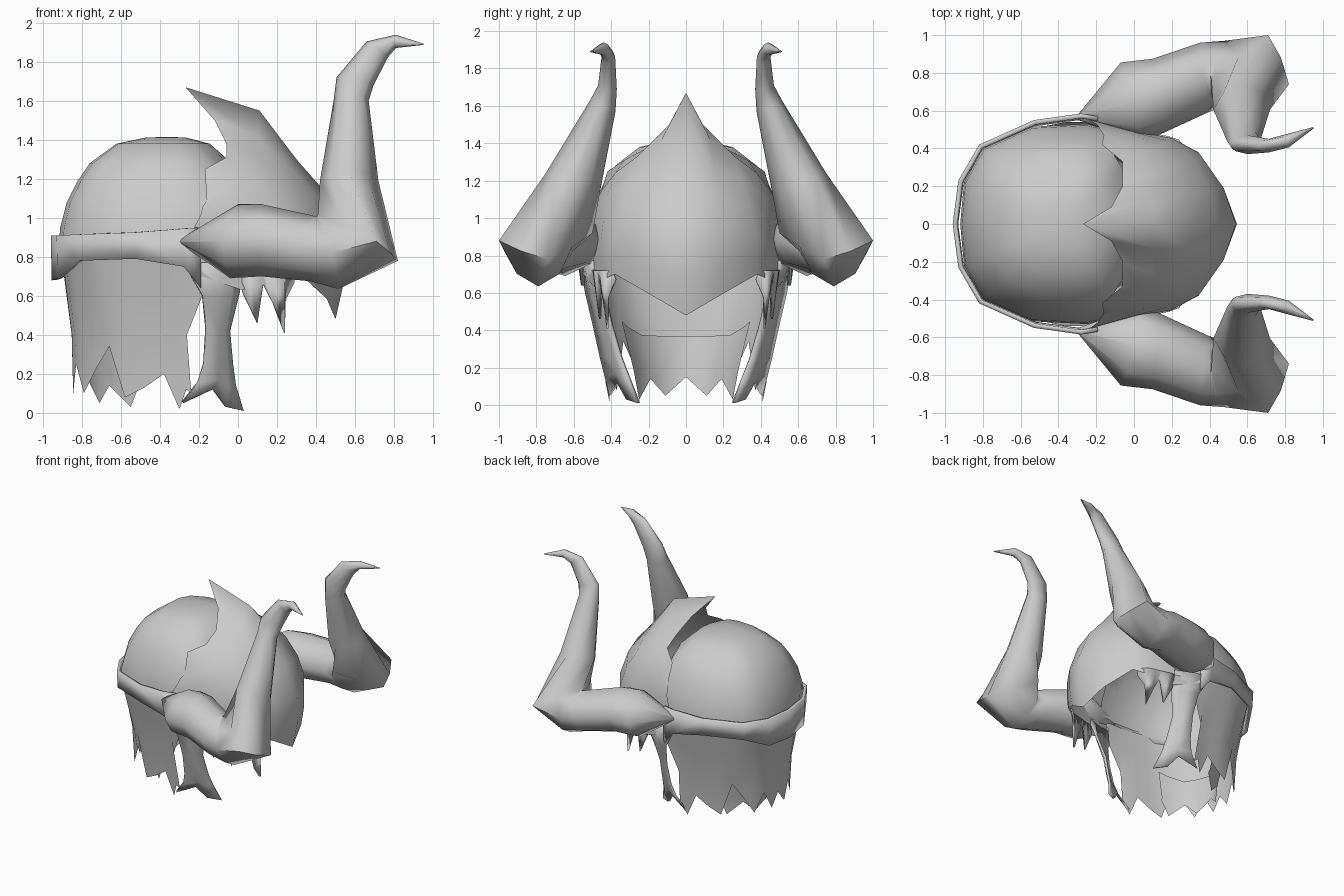
import bpy, bmesh, math
from mathutils import Vector

metal = bpy.data.materials.new("grey_metal")
metal.diffuse_color = (0.6, 0.6, 0.6, 1)
CENTRE = Vector((-0.2, 0, 0.75))


def finish(name, bm, thickness=0, angle=45):
    """Turn a half-model into a mirrored, smooth shaded object."""
    me = bpy.data.meshes.new(name)
    bm.to_mesh(me)
    bm.free()
    me.materials.append(metal)
    ob = bpy.data.objects.new(name, me)
    bpy.context.collection.objects.link(ob)
    mod = ob.modifiers.new("mirror", 'MIRROR')
    mod.use_axis = (False, True, False)
    mod.use_clip = True
    if thickness:
        mod = ob.modifiers.new("shell", 'SOLIDIFY')
        mod.thickness = thickness
        mod.offset = -1
    bpy.ops.object.select_all(action='DESELECT')
    ob.select_set(True)
    bpy.context.view_layer.objects.active = ob
    bpy.ops.object.shade_smooth_by_angle(angle=math.radians(angle))
    return ob


def sheet(columns):
    """Quad sheet through columns of points, normals pointing away from the head."""
    bm = bmesh.new()
    grid = [[bm.verts.new(p) for p in col] for col in columns]
    for a, b in zip(grid, grid[1:]):
        for i in range(len(a) - 1):
            bm.faces.new((a[i], a[i + 1], b[i + 1], b[i]))
    bmesh.ops.remove_doubles(bm, verts=bm.verts[:], dist=0.0005)
    bm.normal_update()
    out = sum(f.normal.dot(f.calc_center_median() - CENTRE) * f.calc_area() for f in bm.faces)
    if out < 0:
        bmesh.ops.reverse_faces(bm, faces=bm.faces[:])
    return bm


# Rounded skull cap: plan outline shrunk toward the apex
plan = [(-.92, 0), (-.90, .22), (-.80, .40), (-.54, .515), (-.25, .53),
        (-.08, .49), (.0, .36), (.07, .2), (.10, 0)]
levels = [(.85, 1), (.95, .985), (1.08, .925), (1.19, .825), (1.28, .715),
          (1.38, .47), (1.412, .2), (1.415, 0)]
bm = sheet([[(-.36 + (x + .36) * s, y * s, z) for z, s in levels] for x, y in plan])
hidden = [f for f in bm.faces
          if f.calc_center_median().x > -.14 and f.calc_center_median().z < 1.22]
bmesh.ops.delete(bm, geom=hidden, context='FACES')
finish("skull_cap", bm)

# Front plate with a raised crest, torn rear rim and pointed brow
plate = [
    [(-.27, 0, 1.67), (.11, 0, 1.55), (.30, 0, 1.30), (.44, 0, 1.14),
     (.54, 0, .90), (.545, 0, .68), (.50, 0, .48)],
    [(-.12, .09, 1.50), (.10, .13, 1.42), (.28, .15, 1.25), (.41, .17, 1.10),
     (.475, .19, .90), (.475, .19, .74), (.455, .18, .585)],
    [(-.06, .20, 1.38), (.09, .26, 1.33), (.23, .30, 1.21), (.31, .34, 1.06),
     (.345, .375, .90), (.34, .38, .80), (.33, .38, .70)],
    [(-.06, .33, 1.31), (.05, .38, 1.24), (.13, .42, 1.12), (.18, .44, 1.0),
     (.20, .455, .88), (.20, .455, .76), (.20, .45, .67)],
    [(-.17, .42, 1.25), (-.08, .45, 1.15), (-.02, .475, 1.07), (.0, .485, .98),
     (.02, .49, .88), (.02, .49, .76), (.02, .49, .63)],
    [(-.16, .47, 1.09), (-.18, .50, 1.06), (-.19, .52, 1.02), (-.21, .535, .98),
     (-.23, .55, .94), (-.23, .56, .85), (-.19, .55, .70)],
]
finish("front_plate", sheet(plate), angle=50)

# Torn fringe under the temples: x, y, lower z
fringe = [(.02, .50, .62), (.06, .495, .54), (.10, .485, .46), (.13, .475, .66),
          (.18, .465, .56), (.24, .445, .41), (.245, .435, .58), (.29, .40, .67)]
finish("temple_fringe", sheet([[(x, y, .72), (x, y - .02, z)] for x, y, z in fringe]), 0.012)

# Head band: x, y, upper z, lower z
band = [(-.96, 0, .91, .68), (-.93, .23, .91, .69), (-.82, .42, .915, .78),
        (-.53, .55, .925, .79), (-.28, .585, .945, .75), (-.19, .57, .95, .64)]
finish("head_band", sheet([[(x, y, t), (x * .995, y * .985, b)] for x, y, t, b in band]), 0.025)

# Cheek strips curving inward and ending in torn points
cheek = [
    [(-.28, .57, .77), (-.18, .54, .60), (-.16, .50, .43), (-.17, .46, .25),
     (-.20, .435, .15), (-.28, .41, .05)],
    [(-.12, .55, .77), (-.09, .51, .60), (-.10, .46, .42), (-.10, .42, .25),
     (-.10, .38, .17), (-.13, .37, .12)],
    [(-.05, .53, .77), (-.03, .48, .61), (-.06, .43, .42), (-.05, .38, .24),
     (-.05, .35, .14), (-.06, .32, .03)],
    [(.02, .51, .77), (.01, .45, .62), (-.04, .40, .42), (-.025, .35, .25),
     (-.01, .31, .14), (.03, .26, .01)],
]
finish("cheek_strip", sheet(cheek), 0.018)

# Neck curtain with a ragged hem: top x, top y, hem x, hem y, hem z
hem = [(-.91, 0, -.845, 0, .20), (-.905, .10, -.845, .08, .10), (-.89, .2, -.83, .16, .25),
       (-.86, .3, -.79, .23, .10), (-.80, .39, -.72, .29, .24),
       (-.71, .45, -.66, .335, .34), (-.62, .49, -.58, .37, .08), (-.54, .51, -.48, .39, .13),
       (-.46, .52, -.38, .41, .20), (-.36, .54, -.30, .41, .02), (-.28, .54, -.265, .43, .12)]
curtain = []
for tx, ty, hx, hy, hz in hem:
    col = []
    for z in (.84, .62, .40):
        t = (.84 - z) / .50
        col.append((tx + (hx - tx) * t, ty + (hy - ty) * t * .85, z))
    curtain.append(col + [(hx, hy, hz)])
curtain.append([(-.19, .54, .84), (-.175, .50, .62), (-.262, .47, .40), (-.24, .42, .10)])
finish("neck_curtain", sheet(curtain))

# Inner layer of the curtain: hem x, hem y, hem z, upper z
nape = [(-.76, 0, .15, .37), (-.71, .11, .05, .37), (-.66, .19, .14, .375),
        (-.55, .25, .03, .42), (-.50, .275, .16, .45)]
finish("nape_lining", sheet([[(x - .03, y * 1.25, top), (x - .01, y * 1.02, .19), (x, y, z)]
                             for x, y, z, top in nape]))

# Horns: ring centre, sideways half axis, upward half axis, roundness
rings = [
    ((-.30, .56, .88), (-.005, .01, 0), (0, 0, .01), 1),
    ((-.02, .645, .88), (-.05, .21, 0), (.02, 0, .19), .92),
    ((.12, .675, .885), (-.02, .20, 0), (0, 0, .185), .95),
    ((.37, .775, .845), (-.02, .185, 0), (0, 0, .17), .95),
    ((.46, .79, .82), (.02, .18, 0), (-.055, 0, .185), .9),
    ((.615, .75, .90), (.095, .25, -.02), (-.205, .01, .12), .77),
    ((.57, .605, 1.19), (0, .145, .05), (-.15, 0, 0), .9),
    ((.58, .445, 1.60), (0, .068, .03), (-.09, 0, 0), .95),
    ((.60, .42, 1.70), (0, .05, .01), (-.095, 0, .02), .95),
    ((.715, .415, 1.865), (0, .036, 0), (-.055, 0, .04), .95),
    ((.81, .44, 1.905), (-.01, .034, 0), (0, 0, .034), .95),
    ((.95, .51, 1.89), (-.002, .003, 0), (0, 0, .003), 1),
]
SIDES = 8
bm = bmesh.new()
loops = []
for c, u, v, k in rings:
    c, u, v = Vector(c), Vector(u), Vector(v)
    loop = []
    for i in range(SIDES):
        a, f = 2 * math.pi * i / SIDES, (k if i % 2 else 1)
        loop.append(bm.verts.new(c + (u * math.cos(a) + v * math.sin(a)) * f))
    loops.append(loop)
for a, b in zip(loops, loops[1:]):
    for i in range(SIDES):
        j = (i + 1) % SIDES
        bm.faces.new((a[i], a[j], b[j], b[i]))
bm.faces.new(loops[0])
bm.faces.new(loops[-1])
bmesh.ops.recalc_face_normals(bm, faces=bm.faces[:])
finish("horn", bm, angle=75)
